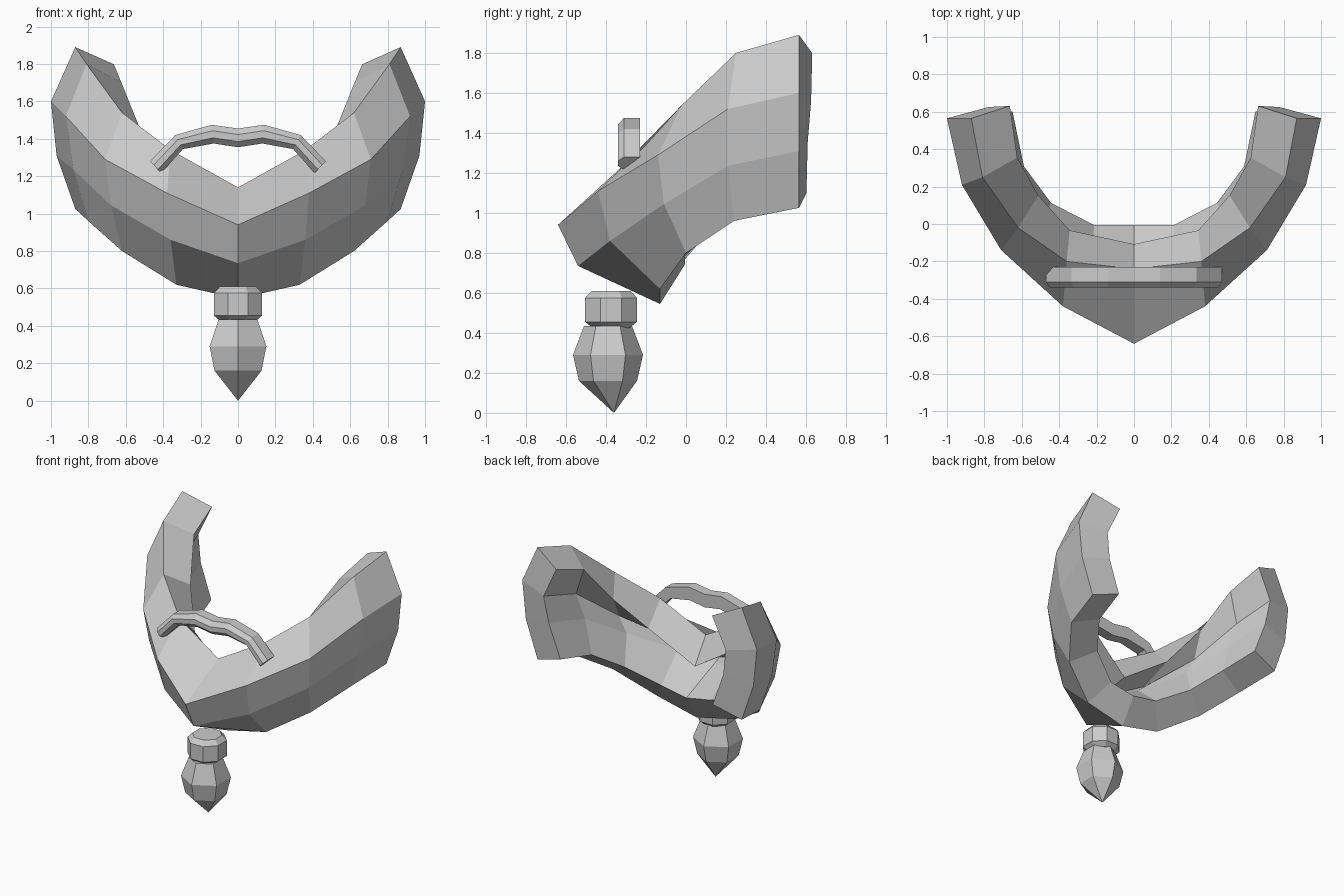
import bpy, bmesh, math
from mathutils import Vector

if "Cube" in bpy.data.objects:
    bpy.data.objects.remove(bpy.data.objects["Cube"], do_unlink=True)

grey = bpy.data.materials.new("plain grey")
grey.use_nodes = True
grey.diffuse_color = (0.6, 0.6, 0.6, 1)
grey.node_tree.nodes["Principled BSDF"].inputs["Base Color"].default_value = (0.6, 0.6, 0.6, 1)


def finish(name, bm, recalc=True):
    if recalc:
        bmesh.ops.recalc_face_normals(bm, faces=bm.faces[:])
    mesh = bpy.data.meshes.new(name)
    bm.to_mesh(mesh)
    bm.free()
    mesh.materials.append(grey)
    obj = bpy.data.objects.new(name, mesh)
    bpy.context.collection.objects.link(obj)
    return obj


def skin(bm, rows, closed=False, caps=False):
    """Bridge successive rows of points with quads."""
    rings = [[bm.verts.new(p) for p in row] for row in rows]
    for a, b in zip(rings, rings[1:]):
        n = len(a)
        for i in range(n if closed else n - 1):
            j = (i + 1) % n
            bm.faces.new((a[i], a[j], b[j], b[i]))
    if caps:
        bm.faces.new(rings[0])
        bm.faces.new(rings[-1])


def flip(p):
    return (-p[0],) + tuple(p[1:])


# Collar: outer shell, each station running from top rim to bottom rim
stations = [
    [(0, -.24, 1.14), (0, -.64, .94), (0, -.54, .735), (0, -.13, .545)],
    [(.36, -.20, 1.34), (.38, -.44, 1.11), (.36, -.38, .86), (.33, -.13, .62)],
    [(.62, -.02, 1.54), (.71, -.14, 1.29), (.68, -.11, 1.045), (.62, 0, .80)],
    [(.81, .25, 1.80), (.92, .21, 1.52), (.88, .21, 1.235), (.80, .24, .96)],
    [(.87, .565, 1.89), (1, .565, 1.60), (.97, .565, 1.31), (.87, .565, 1.025)],
]
left_to_right = [[flip(p) for p in s] for s in reversed(stations[1:])] + stations
bm = bmesh.new()
skin(bm, left_to_right)
bm.normal_update()
# Outward direction at the front is -y
front = min(bm.faces, key=lambda f: f.calc_center_median().y)
if front.normal.y > 0:
    bmesh.ops.reverse_faces(bm, faces=bm.faces[:])
collar = finish("collar", bm, recalc=False)
wall = collar.modifiers.new("wall", "SOLIDIFY")
wall.thickness = 0.235
wall.offset = -1
wall.use_even_offset = False

# Handle: faceted bar arched across the front; each entry is top point, bottom point
arch = [((0, 1.455), (0, 1.355)), ((.14, 1.475), (.13, 1.375)),
        ((.335, 1.42), (.295, 1.345)), ((.47, 1.28), (.41, 1.217))]
section = [(-.23, 1), (-.31, 1), (-.34, .68), (-.34, .3), (-.31, 0), (-.23, 0)]
half = []
for top, low in arch:
    top, low = Vector(top), Vector(low)
    half.append([(q.x, y, q.y) for y, t in section for q in [low.lerp(top, t)]])
bm = bmesh.new()
skin(bm, [[flip(p) for p in r] for r in reversed(half[1:])] + half, closed=True, caps=True)
finish("handle", bm)


def turned(name, profile, sides, y, turn):
    """Faceted solid turned about a vertical axis."""
    bm = bmesh.new()
    rows = []
    for r, z in profile:
        angles = [turn + 2 * math.pi * i / sides for i in range(sides)]
        rows.append([(r * math.cos(a), y + r * math.sin(a), z) for a in angles])
    skin(bm, rows, closed=True, caps=True)
    return bm


# Pendant ring: eight sides, bevelled top and bottom
bm = turned("pendant_ring", [(.10, .425), (.14, .455), (.14, .575), (.105, .61)],
            8, -.375, math.pi / 8)
finish("pendant_ring", bm)

# Pendant drop: six sides, narrowing to a point
bm = turned("pendant_drop", [(.001, 0), (.145, .16), (.175, .29), (.12, .435)],
            6, -.39, math.pi / 2)
tip = [v for v in bm.verts if v.co.z < .01]
bmesh.ops.pointmerge(bm, verts=tip, merge_co=(0, -.36, 0))
finish("pendant_drop", bm)
